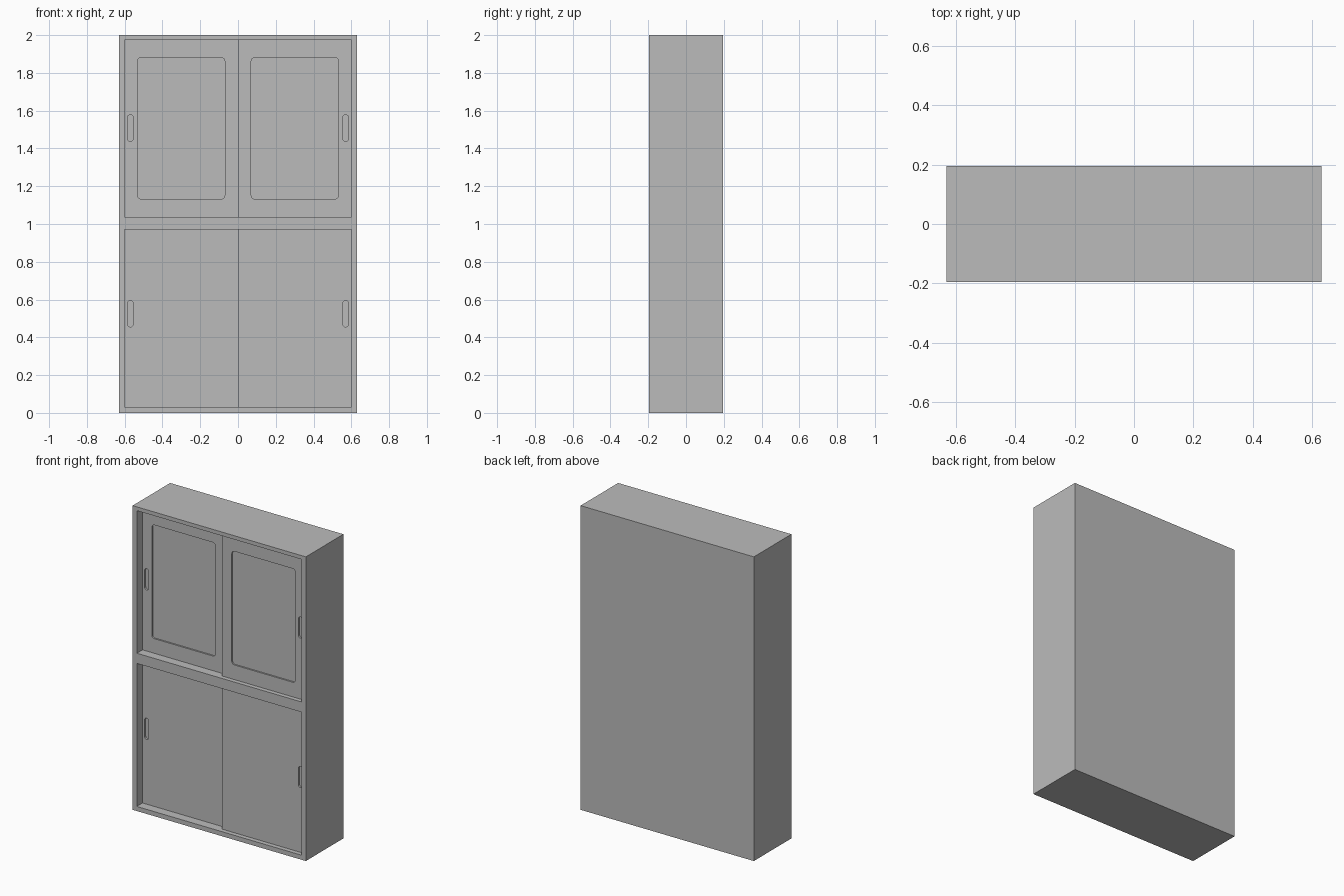
import bpy, bmesh, math
from mathutils import Matrix

cube = bpy.data.objects.get("Cube")
if cube:
    bpy.data.objects.remove(cube, do_unlink=True)

# One painted-metal colour
grey = bpy.data.materials.new("grey_metal")
grey.use_nodes = True
colour = (0.5, 0.5, 0.5, 1)
grey.diffuse_color = colour
grey.node_tree.nodes["Principled BSDF"].inputs["Base Color"].default_value = colour

# Cabinet dimensions
W, D, H = 0.63, 0.195, 2.0
INNER, FLOOR, CEILING = 0.6, 0.03, 1.975
SHELF_LOW, SHELF_TOP = 0.97, 1.037
THICK = 0.03


def rounded(x0, x1, z0, z1, r=0.0, steps=6):
    """Outline of a rectangle with optional rounded corners."""
    if r == 0:
        return [(x0, z0), (x1, z0), (x1, z1), (x0, z1)]
    pts = []
    corners = [(x1 - r, z1 - r), (x0 + r, z1 - r), (x0 + r, z0 + r), (x1 - r, z0 + r)]
    for quarter, (cx, cz) in enumerate(corners):
        for i in range(steps + 1):
            a = math.pi / 2 * (quarter + i / steps)
            pts.append((cx + r * math.cos(a), cz + r * math.sin(a)))
    return pts


def panel(name, y0, y1, outline, holes=()):
    """Upright sheet from y0 to y1 with holes through it."""
    curve = bpy.data.curves.new(name, 'CURVE')
    curve.dimensions = '2D'
    curve.fill_mode = 'BOTH'
    curve.extrude = (y1 - y0) / 2
    for pts in [outline, *holes]:
        spline = curve.splines.new('POLY')
        spline.points.add(len(pts) - 1)
        for p, (x, z) in zip(spline.points, pts):
            p.co = (x, z, 0, 1)
        spline.use_cyclic_u = True
    temp = bpy.data.objects.new(name + "_outline", curve)
    bpy.context.collection.objects.link(temp)
    graph = bpy.context.evaluated_depsgraph_get()
    mesh = bpy.data.meshes.new_from_object(temp.evaluated_get(graph))
    bpy.data.objects.remove(temp, do_unlink=True)
    bpy.data.curves.remove(curve)

    bm = bmesh.new()
    bm.from_mesh(mesh)
    bmesh.ops.remove_doubles(bm, verts=bm.verts, dist=1e-5)
    upright = Matrix.Translation((0, (y0 + y1) / 2, 0)) @ Matrix.Rotation(math.pi / 2, 4, 'X')
    bmesh.ops.transform(bm, matrix=upright, verts=bm.verts)
    bmesh.ops.recalc_face_normals(bm, faces=bm.faces)
    for f in bm.faces:
        f.smooth = False
    bm.to_mesh(mesh)
    bm.free()
    mesh.name = name
    mesh.materials.clear()
    mesh.materials.append(grey)
    obj = bpy.data.objects.new(name, mesh)
    bpy.context.collection.objects.link(obj)
    return obj


# Carcass: surround, back and middle shelf
panel("outer_frame", -D, D - 0.02, rounded(-W, W, 0, H),
      [rounded(-INNER, INNER, FLOOR, CEILING)])
panel("back_panel", D - 0.02, D, rounded(-W, W, 0, H))
panel("middle_shelf", -D + 0.001, D - 0.02, rounded(-INNER, INNER, SHELF_LOW, SHELF_TOP))


def door(name, side, z0, z1, pull_z, window):
    """Sliding door; the right one runs in the rear track."""
    front = -D + (0.03 if side > 0 else 0.06)

    def span(a, b):
        return sorted((side * a, side * b))

    overlap = 0 if side > 0 else -0.03
    pull = rounded(*span(0.555, 0.585), pull_z - 0.07, pull_z + 0.07, 0.0149)
    holes = [pull]
    if window:
        pane = rounded(*span(0.07, 0.532), 1.133, 1.88, 0.018)
        holes.append(pane)
        panel(name + "_pane", front + 0.01, front + 0.018, pane)
    panel(name, front, front + THICK - 0.001, rounded(*span(overlap, INNER), z0, z1), holes)
    panel(name + "_pull_recess", front + 0.012, front + 0.02, pull)


for label, side in (("left", 1), ("right", -1)):
    door("upper_door_" + label, side, SHELF_TOP, CEILING, 1.508, True)
    door("lower_door_" + label, side, FLOOR, SHELF_LOW, 0.525, False)
